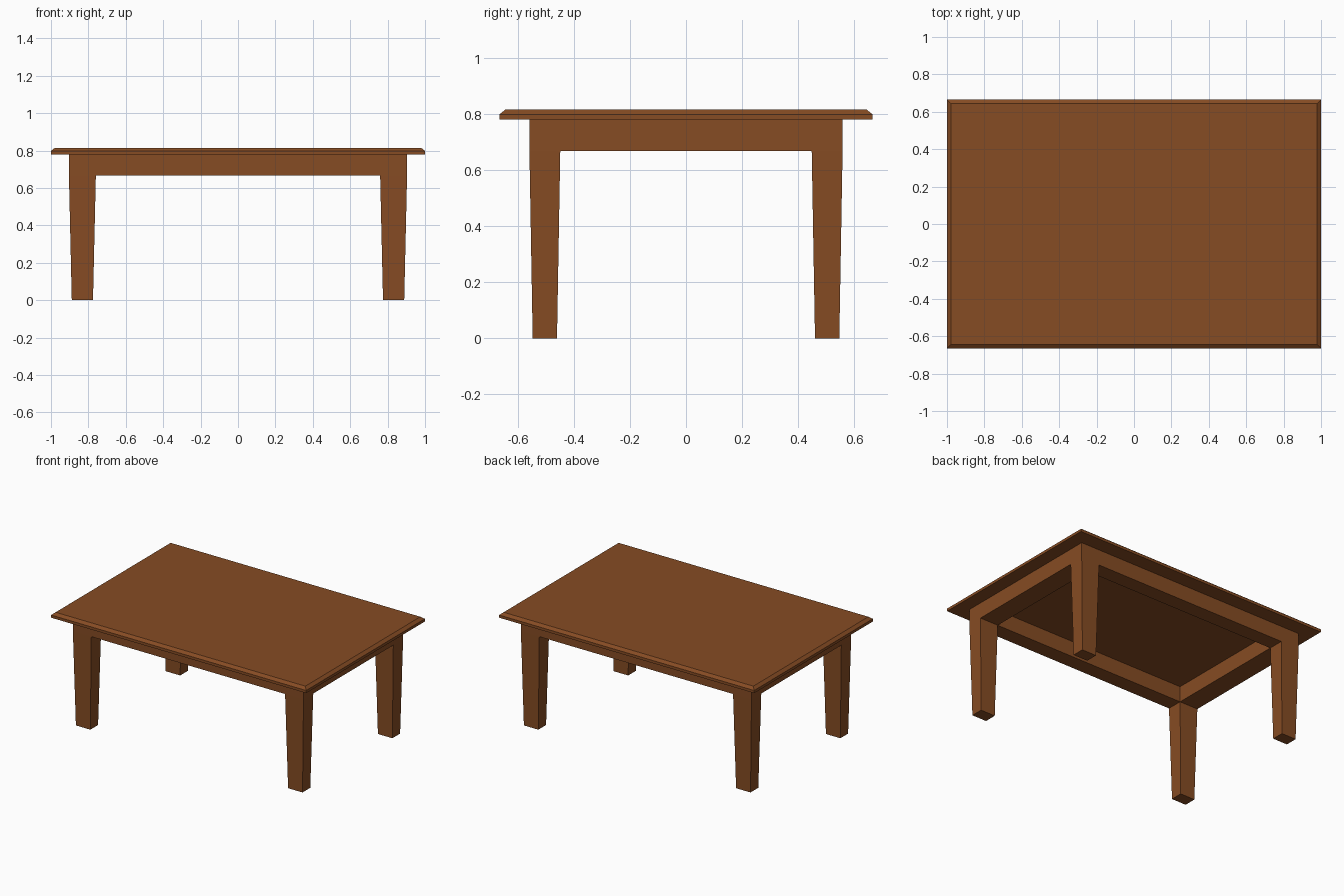
import bpy, bmesh
from mathutils import Vector

if "Cube" in bpy.data.objects:
    bpy.data.objects.remove(bpy.data.objects["Cube"])

wood = bpy.data.materials.new("brown wood")
wood.diffuse_color = (0.24, 0.072, 0.017, 1)
wood.use_nodes = True
wood.node_tree.nodes["Principled BSDF"].inputs["Base Color"].default_value = wood.diffuse_color

TOP_Z, SLAB_Z, RAIL_Z = 0.815, 0.779, 0.668


def finish(name, bm):
    bmesh.ops.recalc_face_normals(bm, faces=bm.faces[:])
    mesh = bpy.data.meshes.new(name)
    bm.to_mesh(mesh)
    bm.free()
    mesh.materials.append(wood)
    obj = bpy.data.objects.new(name, mesh)
    bpy.context.collection.objects.link(obj)
    return obj


# Table top: slab with a chamfered upper edge
bm = bmesh.new()
rings = []
for hx, hy, z in ((1, 0.665, SLAB_Z), (1, 0.665, 0.798), (0.979, 0.644, TOP_Z)):
    rings.append([bm.verts.new((sx * hx, sy * hy, z))
                  for sx, sy in ((-1, -1), (1, -1), (1, 1), (-1, 1))])
for low, high in zip(rings, rings[1:]):
    for i in range(4):
        j = (i + 1) % 4
        bm.faces.new((low[i], low[j], high[j], high[i]))
bm.faces.new(rings[0][::-1])
bm.faces.new(rings[-1])
finish("table_top", bm)

# Apron frame: underside ring of eight cells, walls raised to the slab
xs = (-0.904, -0.76, 0.76, 0.904)
ys = (-0.558, -0.448, 0.448, 0.558)
bm = bmesh.new()
grid = [[bm.verts.new((x, y, RAIL_Z)) for y in ys] for x in xs]
corners = []
for i in range(3):
    for j in range(3):
        if (i, j) == (1, 1):
            continue
        f = bm.faces.new((grid[i][j], grid[i][j + 1], grid[i + 1][j + 1], grid[i + 1][j]))
        if i != 1 and j != 1:
            corners.append(f)
rim = [e for e in bm.edges if e.is_boundary]
walls = bmesh.ops.extrude_edge_only(bm, edges=rim)["geom"]
for v in walls:
    if isinstance(v, bmesh.types.BMVert):
        v.co.z = SLAB_Z

# Tapered legs: corner cells pulled down to the floor and narrowed
for f in corners:
    foot = bmesh.ops.extrude_discrete_faces(bm, faces=[f])["faces"][0]
    c = foot.calc_center_median()
    for v in foot.verts:
        v.co = Vector((c.x + (v.co.x - c.x) * 0.787, c.y + (v.co.y - c.y) * 0.787, 0))
finish("apron_and_legs", bm)
